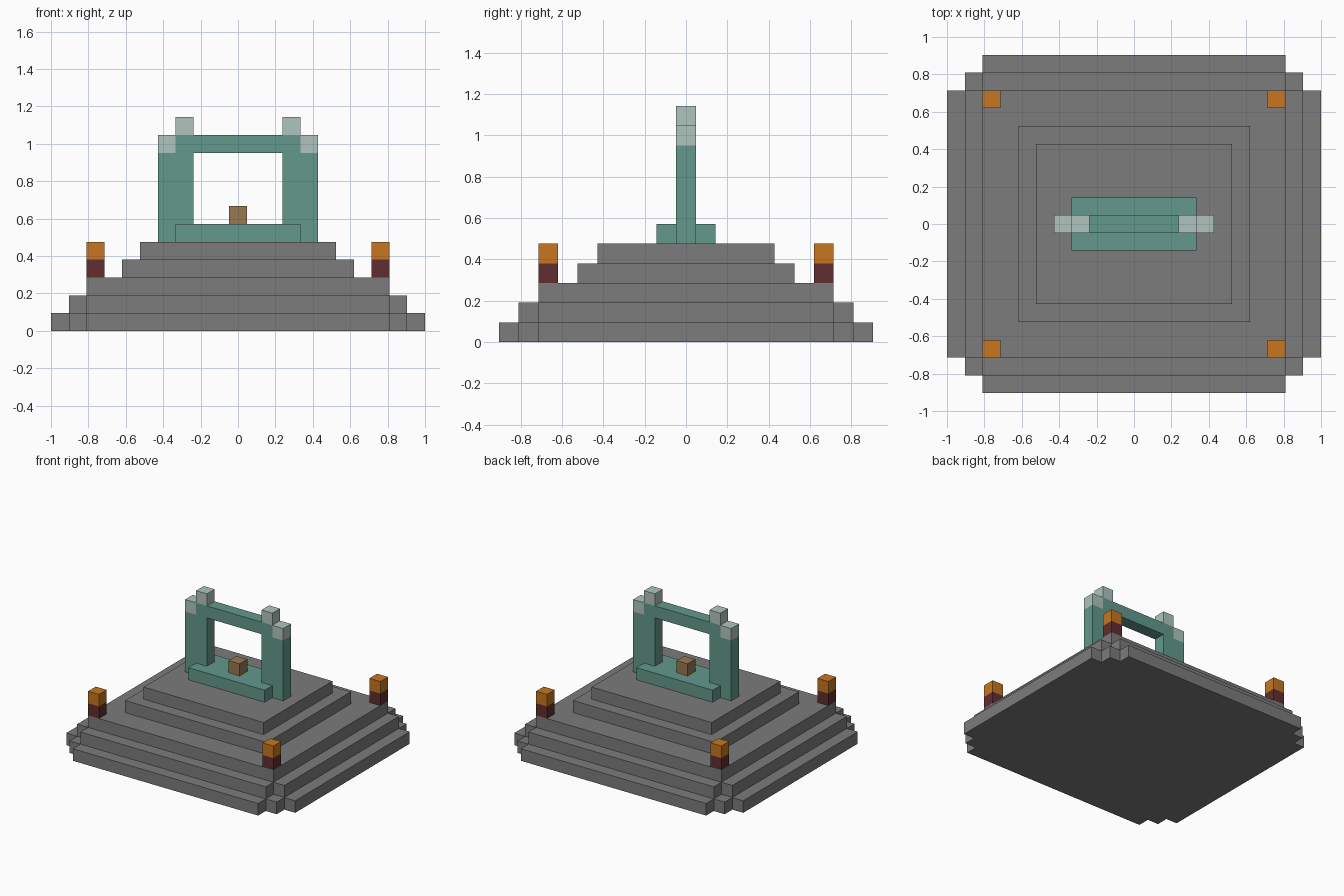
import bpy
import bmesh
from mathutils import Vector

cube = bpy.data.objects.get("Cube")
if cube:
    bpy.data.objects.remove(cube, do_unlink=True)

U = 2 / 21  # one block


def make_material(name, rgb):
    """Flat colour given as 0-255 display values, stored as linear."""
    colour = [((c / 255 + 0.055) / 1.055) ** 2.4 for c in rgb] + [1]
    mat = bpy.data.materials.new(name)
    mat.use_nodes = True
    mat.diffuse_color = colour
    bsdf = mat.node_tree.nodes["Principled BSDF"]
    bsdf.inputs["Base Color"].default_value = colour
    bsdf.inputs["Roughness"].default_value = 0.9
    return mat


stone = make_material("grey stone", (124, 124, 124))
teal = make_material("teal stone", (99, 153, 139))
pale = make_material("pale tip", (176, 197, 189))
maroon = make_material("maroon post", (97, 46, 48))
orange = make_material("orange lamp", (199, 118, 32))
brown = make_material("brown core", (152, 121, 80))


def prism(name, outline, start, end, mat, upright=False):
    """Extrude an outline in blocks: along z, or along y when upright."""
    bm = bmesh.new()
    place = (lambda a, b: (a, start, b)) if upright else (lambda a, b: (a, b, start))
    face = bm.faces.new([bm.verts.new(place(a, b)) for a, b in outline])
    grown = bmesh.ops.extrude_face_region(bm, geom=[face], use_keep_orig=True)
    offset = Vector((0, end - start, 0) if upright else (0, 0, end - start))
    bmesh.ops.translate(bm, vec=offset,
                        verts=[g for g in grown["geom"] if isinstance(g, bmesh.types.BMVert)])
    bmesh.ops.recalc_face_normals(bm, faces=bm.faces)
    bmesh.ops.scale(bm, vec=(U, U, U), verts=bm.verts)
    mesh = bpy.data.meshes.new(name)
    bm.to_mesh(mesh)
    bm.free()
    mesh.materials.append(mat)
    obj = bpy.data.objects.new(name, mesh)
    bpy.context.collection.objects.link(obj)
    return obj


def stepped_outline(corners):
    """Outline whose four corners step in, from (half x, half y) corners."""
    quarter = []
    for i, (x, y) in enumerate(corners):
        if i:
            quarter.append((x, corners[i - 1][1]))
        quarter.append((x, y))
    mirrored = [(-x, y) for x, y in reversed(quarter)]
    half = quarter + mirrored
    return half + [(-x, -y) for x, y in half]


def block(name, x, y, z, half_x, half_y, height, mat):
    outline = [(x + a * half_x, y + b * half_y)
               for a, b in ((1, 1), (-1, 1), (-1, -1), (1, -1))]
    return prism(name, outline, z, z + height, mat)


# Stepped platform
tiers = [
    [(10.5, 7.5), (9.5, 8.5), (8.5, 9.5)],
    [(9.5, 7.5), (8.5, 8.5)],
    [(8.5, 7.5)],
    [(6.5, 5.5)],
    [(5.5, 4.5)],
]
for level, corners in enumerate(tiers):
    prism(f"platform_tier_{level + 1}", stepped_outline(corners), level, level + 1, stone)

# Altar slab and the core on it
block("altar_slab", 0, 0, 5, 3.5, 1.5, 1, teal)
block("altar_core", 0, 0, 6, 0.5, 0.5, 1, brown)

# Gate frame: two pillars joined by a beam
side = [(2.5, 10), (2.5, 5), (4.5, 5), (4.5, 10), (3.5, 10), (3.5, 11)]
frame = side + [(-x, z) for x, z in reversed(side)]
prism("gate_frame", frame, -0.5, 0.5, teal, upright=True)

# Gate tips and corner lamps
for sx, side_name in ((1, "left"), (-1, "right")):
    block(f"outer_tip_{side_name}", sx * 4, 0, 10, 0.5, 0.5, 1, pale)
    block(f"upper_tip_{side_name}", sx * 3, 0, 11, 0.5, 0.5, 1, pale)
    for sy, end_name in ((-1, "front"), (1, "back")):
        label = f"{end_name}_{side_name}"
        block(f"lamp_post_{label}", sx * 8, sy * 7, 3, 0.5, 0.5, 1, maroon)
        block(f"lamp_{label}", sx * 8, sy * 7, 4, 0.5, 0.5, 1, orange)
